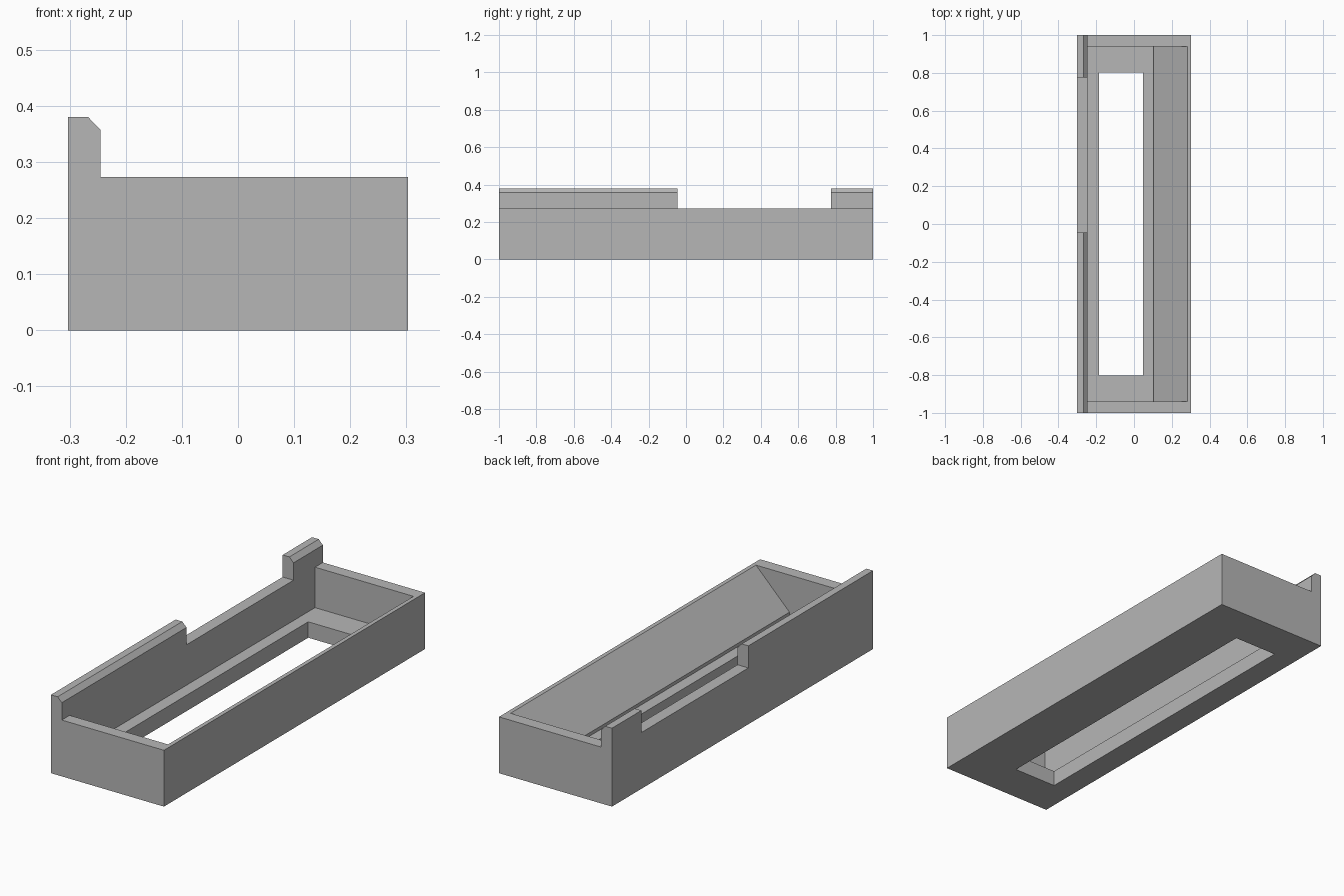
import bpy
import bmesh

default = bpy.data.objects.get("Cube")
if default:
    bpy.data.objects.remove(default, do_unlink=True)

# Main dimensions
HALF_W, HALF_L = 0.303, 1.0
RIM, TOP, FLOOR = 0.273, 0.38, 0.077
WALL_IN = -0.245

grey = bpy.data.materials.new("plain_grey")
grey.use_nodes = True
colour = (0.47, 0.47, 0.47, 1)
grey.diffuse_color = colour
grey.node_tree.nodes["Principled BSDF"].inputs["Base Color"].default_value = colour


def prism(name, profile, y0, y1):
    """Extrude an (x, z) profile along y."""
    bm = bmesh.new()
    face = bm.faces.new([bm.verts.new((x, y0, z)) for x, z in profile])
    grown = bmesh.ops.extrude_face_region(bm, geom=[face])["geom"]
    moved = [v for v in grown if isinstance(v, bmesh.types.BMVert)]
    bmesh.ops.translate(bm, verts=moved, vec=(0, y1 - y0, 0))
    bmesh.ops.recalc_face_normals(bm, faces=bm.faces)
    mesh = bpy.data.meshes.new(name)
    bm.to_mesh(mesh)
    bm.free()
    mesh.materials.append(grey)
    obj = bpy.data.objects.new(name, mesh)
    bpy.context.collection.objects.link(obj)
    return obj


def rect(x0, x1, z0, z1):
    return [(x0, z0), (x1, z0), (x1, z1), (x0, z1)]


def cut(target, cutter):
    """Subtract the cutter, bake the result and remove the cutter."""
    cutter.hide_render = True
    mod = target.modifiers.new("cut", "BOOLEAN")
    mod.operation, mod.solver, mod.object = "DIFFERENCE", "EXACT", cutter
    bpy.context.view_layer.objects.active = target
    bpy.ops.object.modifier_apply(modifier=mod.name)
    bpy.data.objects.remove(cutter, do_unlink=True)


# Tray block with a raised, chamfered guard along one long side
tray = prism("tray", [
    (-HALF_W, 0), (HALF_W, 0), (HALF_W, RIM), (WALL_IN, RIM),
    (WALL_IN, 0.357), (-0.267, TOP), (-HALF_W, TOP)], -HALF_L, HALF_L)

# Cavity with a sloping ramp and a small step at its foot
cut(tray, prism("cavity", [
    (WALL_IN, FLOOR), (0.103, FLOOR), (0.103, 0.093),
    (0.333, 0.323), (0.333, 0.5), (WALL_IN, 0.5)], -0.94, 0.94))

# Long slot through the floor
cut(tray, prism("floor_slot", rect(-0.185, 0.048, -0.1, 0.15), -0.802, 0.802))

# Gap in the raised guard
cut(tray, prism("guard_gap", rect(-0.4, -0.2, RIM, 0.5), -0.045, 0.775))
